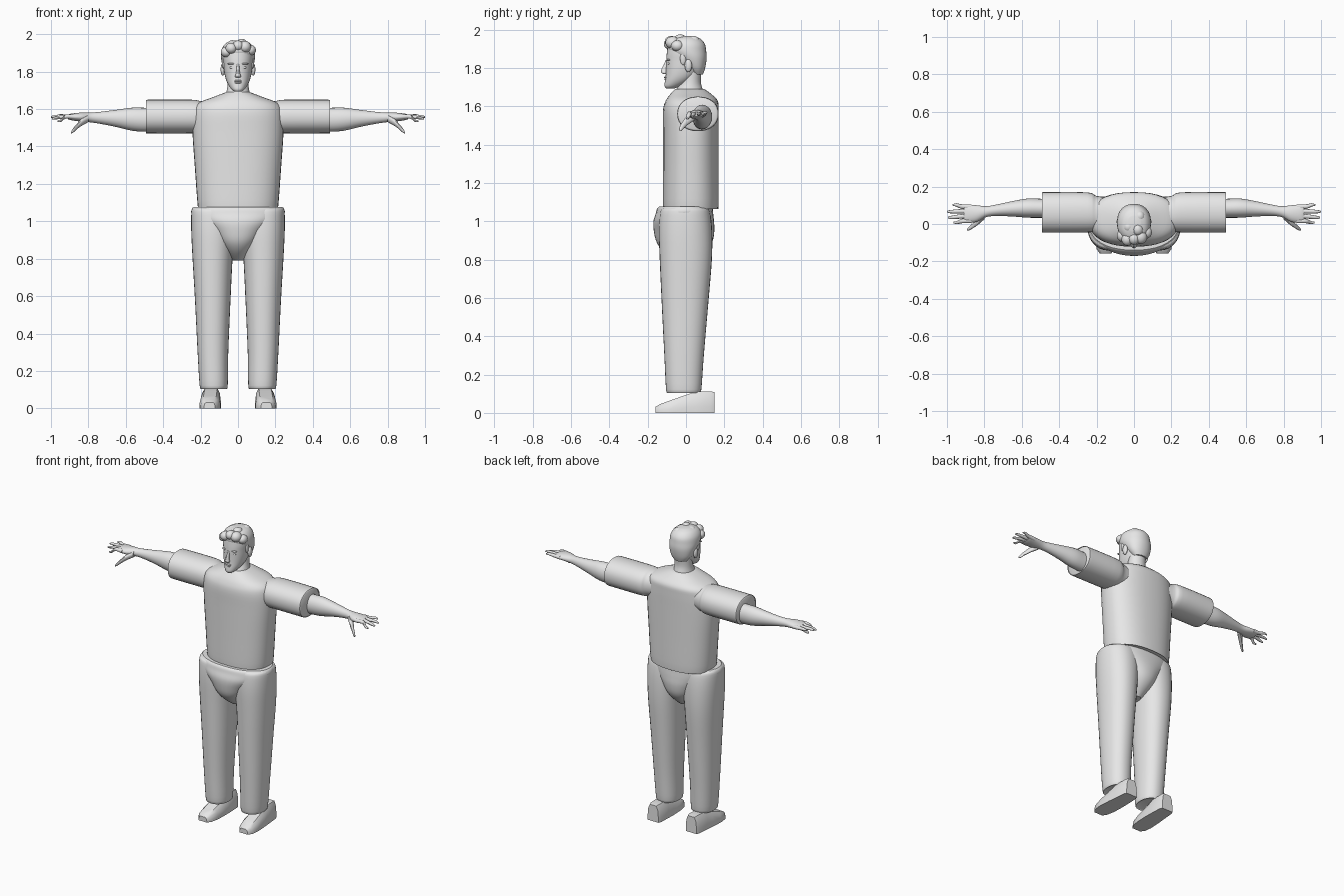
import bpy, bmesh, math
from mathutils import Vector

grey = bpy.data.materials.new("plain_grey")
grey.diffuse_color = (0.8, 0.8, 0.8, 1)


def finish(name, bm, mirror=False, angle=40):
    bmesh.ops.recalc_face_normals(bm, faces=bm.faces)
    me = bpy.data.meshes.new(name)
    bm.to_mesh(me)
    bm.free()
    me.materials.append(grey)
    ob = bpy.data.objects.new(name, me)
    bpy.context.collection.objects.link(ob)
    bpy.ops.object.select_all(action='DESELECT')
    ob.select_set(True)
    bpy.context.view_layer.objects.active = ob
    bpy.ops.object.shade_smooth_by_angle(angle=math.radians(angle))
    if mirror:
        mod = ob.modifiers.new("mirror", 'MIRROR')
        mod.use_mirror_merge = False
    return ob


def skin(name, rings, mirror=False, angle=40):
    """Closed surface through a list of point rings."""
    bm = bmesh.new()
    loops = [[bm.verts.new(p) for p in ring] for ring in rings]
    n = len(loops[0])
    for a, b in zip(loops, loops[1:]):
        for i in range(n):
            j = (i + 1) % n
            bm.faces.new((a[i], a[j], b[j], b[i]))
    bm.faces.new(loops[0])
    bm.faces.new(loops[-1])
    return finish(name, bm, mirror, angle)


def smooth_rows(rows, k):
    """Catmull-Rom interpolation between section rows."""
    out = []
    for i in range(len(rows) - 1):
        a, b, c, d = rows[max(i - 1, 0)], rows[i], rows[i + 1], rows[min(i + 2, len(rows) - 1)]
        for s in range(k):
            t = s / k
            out.append([0.5 * (2 * q + (r - p) * t + (2 * p - 5 * q + 4 * r - w) * t * t
                               + (3 * q - p - 3 * r + w) * t ** 3)
                        for p, q, r, w in zip(a, b, c, d)])
    return out + [list(rows[-1])]


def loft(name, rows, axis='z', n=32, power=2.0, k=4, mirror=False):
    """Rows are (position along axis, centre u, centre v, radius u, radius v)."""
    rings = []
    for t, cu, cv, ru, rv in smooth_rows(rows, k):
        ring = []
        for i in range(n):
            a = 2 * math.pi * i / n
            c, s = math.cos(a), math.sin(a)
            u = cu + ru * math.copysign(abs(c) ** (2 / power), c)
            v = cv + rv * math.copysign(abs(s) ** (2 / power), s)
            ring.append((u, v, t) if axis == 'z' else (t, u, v))
        rings.append(ring)
    return skin(name, rings, mirror)


def blob(name, loc, size, mirror=False):
    bm = bmesh.new()
    bmesh.ops.create_uvsphere(bm, u_segments=16, v_segments=10, radius=1)
    bmesh.ops.scale(bm, vec=Vector(size), verts=bm.verts)
    bmesh.ops.translate(bm, vec=Vector(loc), verts=bm.verts)
    return finish(name, bm, mirror, 60)


# Shirt body and sleeves
loft("shirt_body", [(1.07, 0, .025, .205, .138), (1.08, 0, .025, .215, .145),
                    (1.28, 0, .025, .23, .145), (1.47, 0, .025, .243, .145),
                    (1.58, 0, .025, .24, .145), (1.63, 0, .03, .215, .135),
                    (1.665, 0, .025, .13, .105), (1.69, 0, .02, .065, .075)],
     n=40, power=2.35)
loft("sleeve", [(.12, .05, 1.56, .09, .08), (.2, .055, 1.558, .095, .085),
                (.25, .062, 1.56, .107, .09), (.47, .062, 1.56, .108, .09),
                (.485, .062, 1.56, .106, .088), (.491, .062, 1.56, .098, .081)],
     axis='x', power=2.2, mirror=True)

# Trousers
loft("trouser_leg", [(.108, .13, -.012, .066, .083), (.122, .13, -.012, .075, .092),
                     (.3, .134, -.01, .082, .103), (.58, .135, -.005, .095, .122),
                     (.8, .136, -.001, .107, .136), (.95, .133, -.003, .117, .139),
                     (1.05, .13, -.005, .119, .13), (1.07, .128, -.005, .112, .115)],
     power=2.2, mirror=True)
loft("trouser_seat", [(.79, 0, 0, .03, .05), (.84, 0, -.005, .075, .11),
                      (.89, 0, -.008, .115, .145), (.95, 0, -.01, .16, .158),
                      (1.0, 0, -.012, .215, .158), (1.04, 0, -.008, .248, .15),
                      (1.065, 0, -.006, .247, .145), (1.077, 0, -.005, .237, .135)],
     n=40, power=2.2)

# Shoes: wedge sections from toe to heel
rings = []
for y, cx, w, h in [(-.158, .152, .03, .032), (-.135, .152, .048, .046), (-.08, .15, .057, .066),
                    (.0, .146, .056, .094), (.05, .144, .053, .11), (.13, .142, .048, .112),
                    (.148, .142, .04, .108)]:
    rings.append([(cx + a * w, y, b * h) for a, b in
                  [(-1, 0), (1, 0), (1, .3), (.88, .75), (.6, 1), (-.6, 1), (-.88, .75), (-1, .3)]])
skin("shoe", rings, True, 35)

# Bare forearms and hands
loft("forearm", [(.44, .083, 1.545, .05, .062), (.5, .084, 1.543, .051, .064),
                 (.57, .085, 1.546, .051, .061), (.65, .081, 1.55, .041, .046),
                 (.73, .074, 1.553, .031, .033), (.79, .066, 1.555, .029, .026),
                 (.84, .056, 1.557, .044, .024), (.89, .055, 1.558, .049, .018),
                 (.91, .056, 1.558, .045, .012)],
     axis='x', n=24, mirror=True)
for i, (y0, y1, tip, z1) in enumerate([(.016, .008, .965, 1.535), (.041, .035, .995, 1.548),
                                       (.068, .066, 1.0, 1.557), (.093, .102, .97, 1.562)]):
    loft(f"finger_{i + 1}", [(.87, y0, 1.558, .012, .013), (.92, y0, 1.56, .012, .011),
                             (tip - .02, y1, z1 + .004, .009, .008), (tip, y1, z1, .004, .004)],
         axis='x', n=10, k=3, mirror=True)
loft("thumb", [(.80, .045, 1.55, .02, .02), (.835, .015, 1.53, .02, .019),
               (.86, -.008, 1.508, .014, .015), (.882, -.025, 1.485, .01, .012),
               (.892, -.03, 1.475, .004, .005)], axis='x', n=12, k=3, mirror=True)

# Neck and head
loft("neck", [(1.65, 0, .015, .075, .085), (1.69, 0, .018, .062, .068),
              (1.73, 0, .025, .056, .052), (1.79, 0, .03, .056, .052)])
loft("head", [(1.693, 0, -.082, .018, .022), (1.705, 0, -.07, .034, .042),
              (1.73, 0, -.045, .052, .065), (1.76, 0, -.025, .065, .081),
              (1.8, 0, -.01, .074, .094), (1.84, 0, -.004, .078, .099),
              (1.88, 0, 0, .082, .1), (1.92, 0, 0, .076, .092), (1.95, 0, 0, .05, .06)], power=2.15)

# Face details
loft("nose", [(1.768, 0, -.108, .011, .008), (1.775, 0, -.114, .016, .015),
              (1.79, 0, -.112, .011, .017), (1.815, 0, -.105, .008, .012),
              (1.84, 0, -.1, .006, .006)], n=12)
blob("upper_lip", (0, -.105, 1.751), (.022, .01, .005))
blob("lower_lip", (0, -.103, 1.741), (.019, .01, .006))
blob("chin", (0, -.094, 1.709), (.022, .017, .014))
blob("eye", (.032, -.088, 1.822), (.014, .009, .007), True)
blob("brow", (.034, -.091, 1.842), (.021, .011, .005), True)
blob("ear", (.081, .012, 1.812), (.012, .019, .034), True)

# Hair cap, swept fringe and sideburns
loft("hair_cap", [(1.765, 0, .058, .045, .03), (1.8, 0, .05, .07, .05),
                  (1.85, 0, .028, .087, .08), (1.89, 0, .006, .091, .099),
                  (1.925, 0, .0, .085, .098), (1.952, 0, .0, .065, .075),
                  (1.966, 0, .002, .035, .04)], power=2.1)
for i, (x, y, z, r) in enumerate([(-.062, -.062, 1.905, .03), (-.036, -.082, 1.925, .031),
                                  (.0, -.078, 1.938, .03), (.036, -.07, 1.932, .034),
                                  (.066, -.045, 1.915, .03), (.02, -.03, 1.947, .03),
                                  (-.03, -.015, 1.942, .028), (.03, .04, 1.94, .028)]):
    blob(f"hair_tuft_{i + 1}", (x, y, z), (r, r * 1.1, r * .95))
blob("sideburn", (.077, -.015, 1.85), (.009, .016, .035), True)
